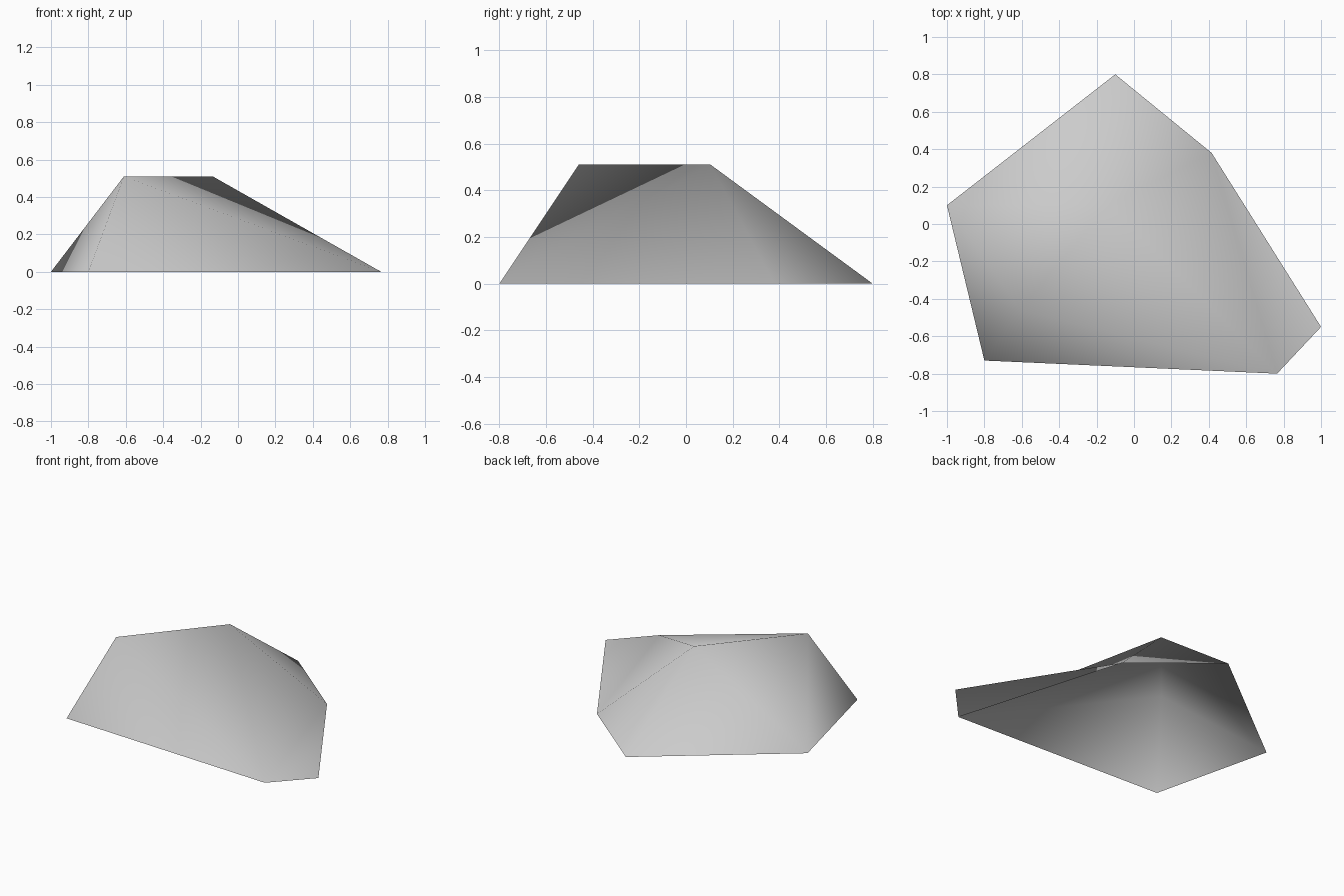
import bpy
import bmesh

cube = bpy.data.objects.get("Cube")
if cube:
    bpy.data.objects.remove(cube, do_unlink=True)

# Single stone colour
stone = bpy.data.materials.new("stone_grey")
stone.use_nodes = True
colour = (0.6, 0.6, 0.6, 1.0)
stone.diffuse_color = colour
bsdf = stone.node_tree.nodes["Principled BSDF"]
bsdf.inputs["Base Color"].default_value = colour
bsdf.inputs["Roughness"].default_value = 0.9

HEIGHT = 0.51

# Ground outline and the two ends of the top ridge
outline = {
    "west": (-1.0, 0.10),
    "south_west": (-0.80, -0.73),
    "south_east": (0.765, -0.80),
    "east_tip": (1.0, -0.55),
    "north_east": (0.415, 0.38),
    "north": (-0.10, 0.80),
}
ridge = {"ridge_front": (-0.61, -0.46), "ridge_back": (-0.135, 0.105)}

bm = bmesh.new()
verts = {name: bm.verts.new((x, y, 0)) for name, (x, y) in outline.items()}
verts.update({name: bm.verts.new((x, y, HEIGHT)) for name, (x, y) in ridge.items()})

# Sloping sides with an open underside, and a flat toe on the ground to the east
faces = [
    ("ridge_front", "south_west", "south_east"),
    ("ridge_front", "west", "south_west"),
    ("ridge_front", "ridge_back", "west"),
    ("ridge_back", "north", "west"),
    ("ridge_back", "north_east", "north"),
    ("ridge_back", "south_east", "north_east"),
    ("ridge_back", "ridge_front", "south_east"),
    ("south_east", "east_tip", "north_east"),
]
for names in faces:
    face = bm.faces.new([verts[n] for n in names])
    face.smooth = True

bm.normal_update()
mesh = bpy.data.meshes.new("rock")
bm.to_mesh(mesh)
bm.free()
mesh.materials.append(stone)
rock = bpy.data.objects.new("rock", mesh)
bpy.context.collection.objects.link(rock)
